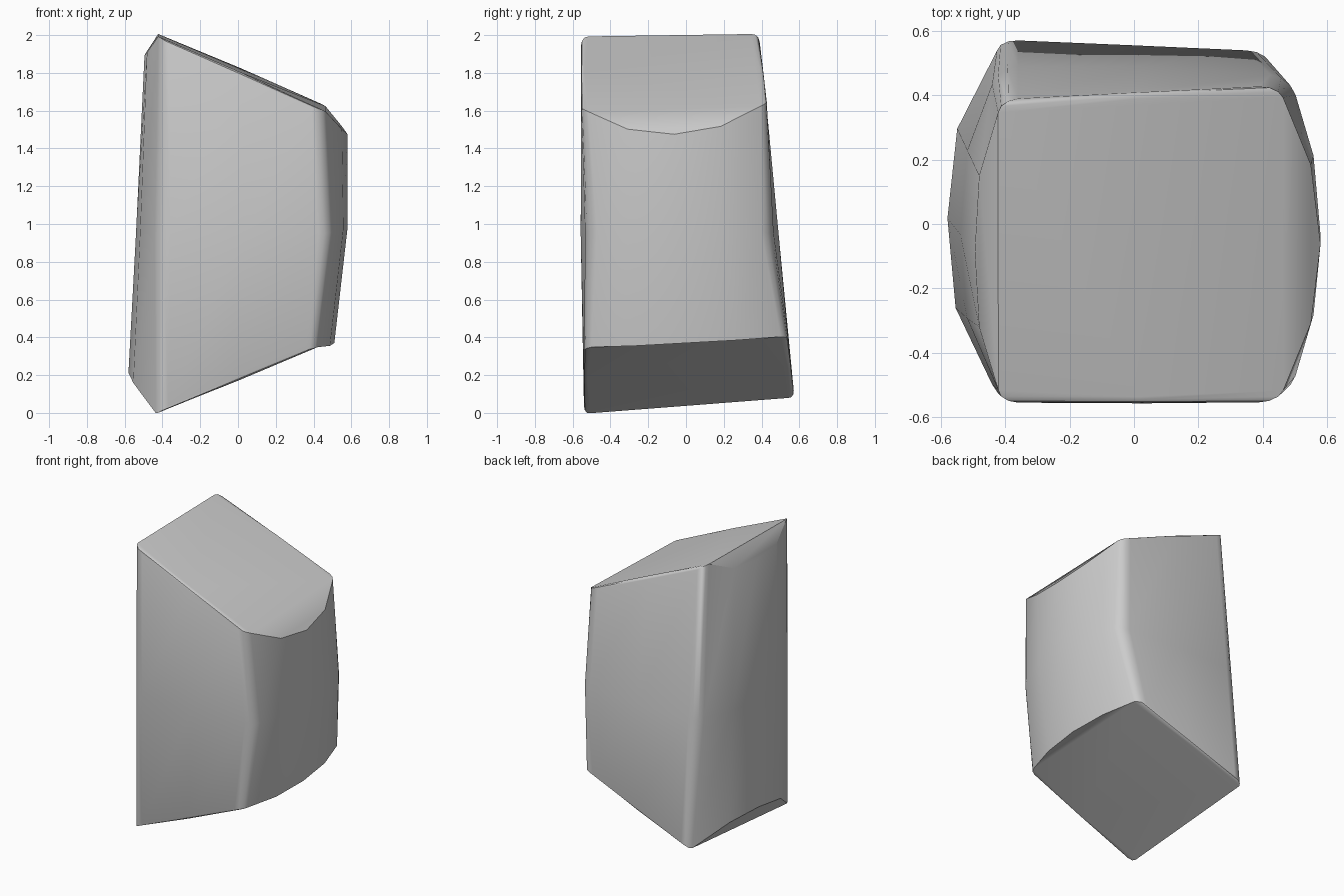
import bpy, bmesh, math
from mathutils import Vector

cube = bpy.data.objects.get("Cube")
if cube:
    bpy.data.objects.remove(cube, do_unlink=True)

stone = bpy.data.materials.new("plain grey stone")
stone.use_nodes = True
grey = (0.6, 0.6, 0.6, 1.0)
stone.diffuse_color = grey
stone.node_tree.nodes["Principled BSDF"].inputs["Base Color"].default_value = grey


def arc(a, b, bulge, weights):
    """Points between two corners, pushed out by a bulge vector."""
    n = len(weights) + 1
    return [a.lerp(b, (i + 1) / n) + bulge * w for i, w in enumerate(weights)]


def ring(corners, right, left, belly):
    """Closed outline: front, right, back and left sides with four corners."""
    fl, fr, br, bl = [Vector(c) for c in corners]
    out = Vector((0, belly, 0))
    return ([fl] + arc(fl, fr, -out, [1]) + [fr] + arc(fr, br, Vector(right), [0.77, 1, 0.77])
            + [br] + arc(br, bl, out, [1]) + [bl] + arc(bl, fl, Vector(left), [0.82, 1, 0.82]))


# Slanted bottom, swollen middle and slanted top outlines
outlines = [
    ring([(-.43, -.54, -.01), (.41, -.54, .34), (.41, .54, .40), (-.42, .575, .075)],
         (.10, 0, 0), (-.155, 0, .18), 0),
    ring([(-.42, -.555, .95), (.485, -.53, .95), (.485, .46, .95), (-.42, .49, .95)],
         (.095, 0, .03), (-.12, 0, 0), .015),
    ring([(-.42, -.555, 1.995), (.45, -.555, 1.61), (.45, .43, 1.64), (-.42, .385, 2.01)],
         (.13, 0, -.15), (-.075, 0, -.11), 0),
]

bm = bmesh.new()
loops = [[bm.verts.new(p) for p in outline] for outline in outlines]
count = len(loops[0])
weight = bm.edges.layers.float.new("bevel_weight_edge")

# Walls
for low, high in zip(loops, loops[1:]):
    for i in range(count):
        j = (i + 1) % count
        bm.faces.new((low[i], low[j], high[j], high[i]))

# End caps: a flat core with a bent flap over each bulging side
FL, FR, BR, BL = 0, 2, 6, 8
for loop in (loops[0], loops[-1]):
    bm.faces.new(loop[FL:FR + 1] + loop[BR:BL + 1])
    bm.faces.new(loop[FR:BR + 1])
    bm.faces.new(loop[BL:] + [loop[FL]])
bmesh.ops.recalc_face_normals(bm, faces=bm.faces)

# Wide rounding on the upright corners, slight rounding on front and back rims
for low, high in zip(loops, loops[1:]):
    for c in (FL, FR, BR, BL):
        bm.edges.get((low[c], high[c]))[weight] = 1.0
for loop in (loops[0], loops[-1]):
    for start in (FL, BR):
        for i in (start, start + 1):
            bm.edges.get((loop[i], loop[i + 1]))[weight] = 0.3

mesh = bpy.data.meshes.new("stone_block")
bm.to_mesh(mesh)
bm.free()
mesh.materials.append(stone)
block = bpy.data.objects.new("stone_block", mesh)
bpy.context.collection.objects.link(block)

bevel = block.modifiers.new("soft_edges", 'BEVEL')
bevel.limit_method = 'WEIGHT'
bevel.width = 0.06
bevel.segments = 3

bpy.ops.object.select_all(action='DESELECT')
block.select_set(True)
bpy.context.view_layer.objects.active = block
bpy.ops.object.modifier_apply(modifier=bevel.name)
bpy.ops.object.shade_smooth_by_angle(angle=math.radians(35))
